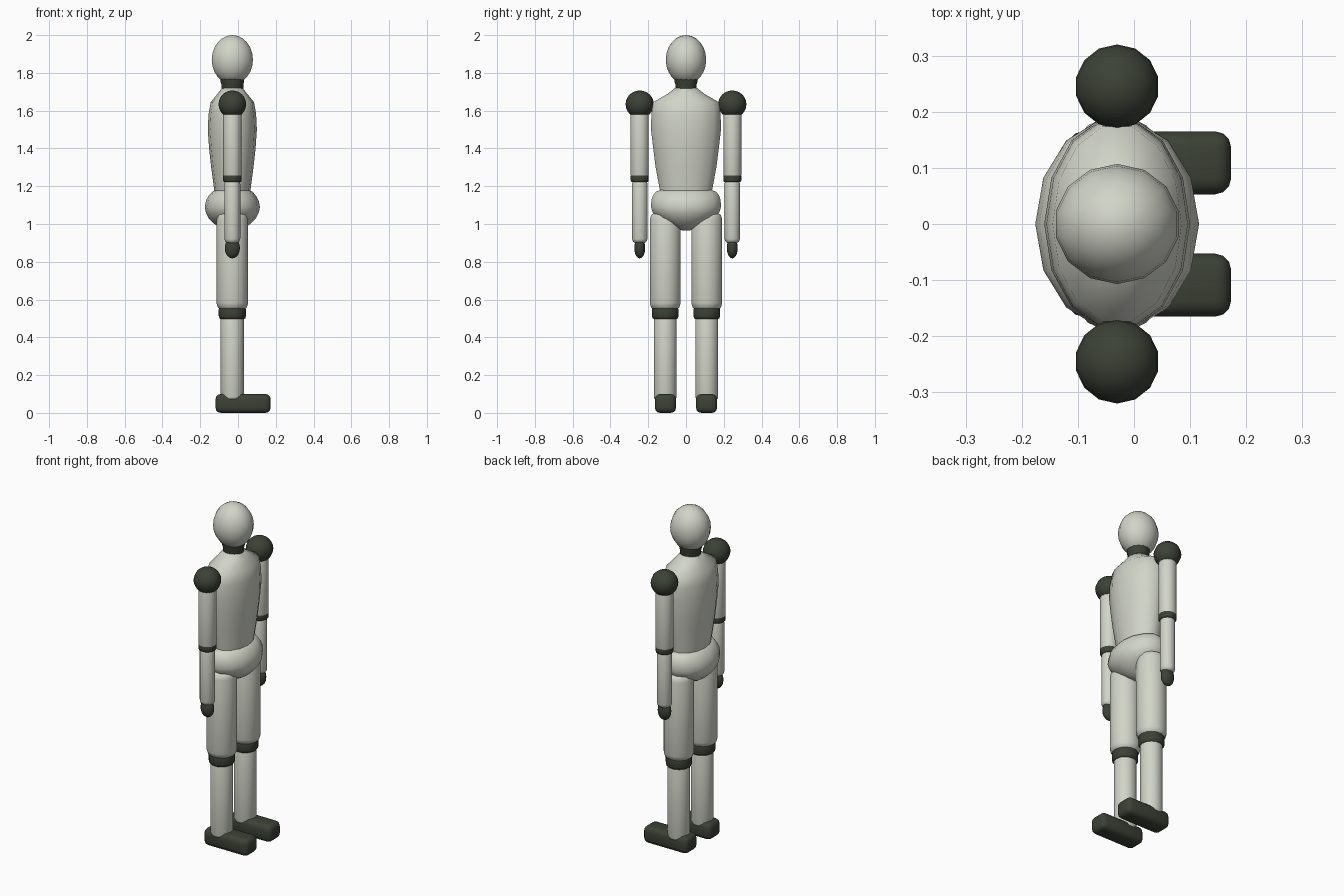
import bpy, bmesh, math

cube = bpy.data.objects.get("Cube")
if cube:
    bpy.data.objects.remove(cube, do_unlink=True)

SIDES = 14
AXIS_X = -0.03  # body axis; the figure looks toward +x


def material(name, rgb):
    m = bpy.data.materials.new(name)
    m.use_nodes = True
    m.diffuse_color = (*rgb, 1)
    m.node_tree.nodes["Principled BSDF"].inputs["Base Color"].default_value = (*rgb, 1)
    return m


pale = material("pale grey", (0.64, 0.66, 0.58))
dark = material("dark olive", (0.045, 0.054, 0.037))


def finish(bm, name, mat, angle=50):
    bmesh.ops.recalc_face_normals(bm, faces=bm.faces)
    mesh = bpy.data.meshes.new(name)
    bm.to_mesh(mesh)
    bm.free()
    mesh.materials.append(mat)
    ob = bpy.data.objects.new(name, mesh)
    bpy.context.collection.objects.link(ob)
    bpy.ops.object.select_all(action="DESELECT")
    ob.select_set(True)
    bpy.context.view_layer.objects.active = ob
    bpy.ops.object.shade_smooth_by_angle(angle=math.radians(angle))
    return ob


def loft(name, mat, y, rings):
    """Skin elliptical rings given as (z, radius x, radius y)."""
    bm = bmesh.new()
    loops = []
    for z, rx, ry in rings:
        turns = [2 * math.pi * i / SIDES for i in range(SIDES)]
        loops.append([bm.verts.new((AXIS_X + rx * math.cos(t), y + ry * math.sin(t), z))
                      for t in turns])
    for low, high in zip(loops, loops[1:]):
        for i in range(SIDES):
            j = (i + 1) % SIDES
            bm.faces.new((low[i], low[j], high[j], high[i]))
    bm.faces.new(loops[0][::-1])
    bm.faces.new(loops[-1])
    return finish(bm, name, mat)


def limb(name, mat, y, bottom, top, radius, rim=0.015):
    """Cylinder with softened ends."""
    inner = radius - rim
    return loft(name, mat, y, [
        (bottom, inner, inner), (bottom + rim * 0.5, radius - rim * 0.3, radius - rim * 0.3),
        (bottom + rim * 1.5, radius, radius), (top - rim * 1.5, radius, radius),
        (top - rim * 0.5, radius - rim * 0.3, radius - rim * 0.3), (top, inner, inner)])


def ball(name, mat, y, z, rx, ry, rz):
    bm = bmesh.new()
    bmesh.ops.create_uvsphere(bm, u_segments=SIDES, v_segments=12, radius=1)
    for v in bm.verts:
        v.co = (AXIS_X + v.co.x * rx, y + v.co.y * ry, z + v.co.z * rz)
    return finish(bm, name, mat, 80)


# Head, neck, torso and pelvis
ball("head", pale, 0, 1.87, 0.112, 0.107, 0.13)
loft("neck", dark, 0, [(1.69, 0.058, 0.058), (1.74, 0.058, 0.058),
                       (1.755, 0.063, 0.063), (1.78, 0.063, 0.063)])
loft("torso", pale, 0, [(1.13, 0.09, 0.136), (1.18, 0.096, 0.142), (1.3, 0.112, 0.165),
                        (1.4, 0.123, 0.178), (1.5, 0.13, 0.19), (1.58, 0.126, 0.188),
                        (1.645, 0.115, 0.178), (1.69, 0.078, 0.098), (1.72, 0.055, 0.06)])
loft("pelvis", pale, 0, [(0.965, 0.025, 0.02), (0.98, 0.065, 0.06), (1.0, 0.095, 0.104),
                         (1.03, 0.125, 0.15), (1.06, 0.14, 0.18), (1.09, 0.146, 0.19),
                         (1.125, 0.139, 0.188), (1.15, 0.125, 0.18),
                         (1.17, 0.107, 0.165), (1.18, 0.09, 0.14)])

# Arms and legs
for label, side in (("left", 1), ("right", -1)):
    arm = side * 0.245
    ball(label + "_shoulder", dark, arm, 1.634, 0.075, 0.075, 0.073)
    limb(label + "_upper_arm", pale, arm, 1.245, 1.6, 0.049, 0.008)
    limb(label + "_elbow", dark, arm, 1.222, 1.263, 0.049, 0.006)
    limb(label + "_forearm", pale, arm, 0.9, 1.235, 0.042, 0.015)
    ball(label + "_hand", dark, arm, 0.873, 0.041, 0.029, 0.055)

    leg = side * 0.11
    limb(label + "_thigh", pale, leg, 0.545, 1.06, 0.084, 0.025)
    limb(label + "_knee", dark, leg, 0.495, 0.565, 0.072, 0.012)
    limb(label + "_shin", pale, leg, 0.07, 0.51, 0.062, 0.01)

    # Rounded block foot pointing toward +x
    bm = bmesh.new()
    bmesh.ops.create_cube(bm, size=1)
    for v in bm.verts:
        v.co = (0.027 + v.co.x * 0.292, side * 0.109 + v.co.y * 0.112, 0.05 + v.co.z * 0.1)
    bmesh.ops.bevel(bm, geom=bm.edges[:], offset=0.028, segments=3,
                    profile=0.5, affect="EDGES")
    finish(bm, label + "_foot", dark)
